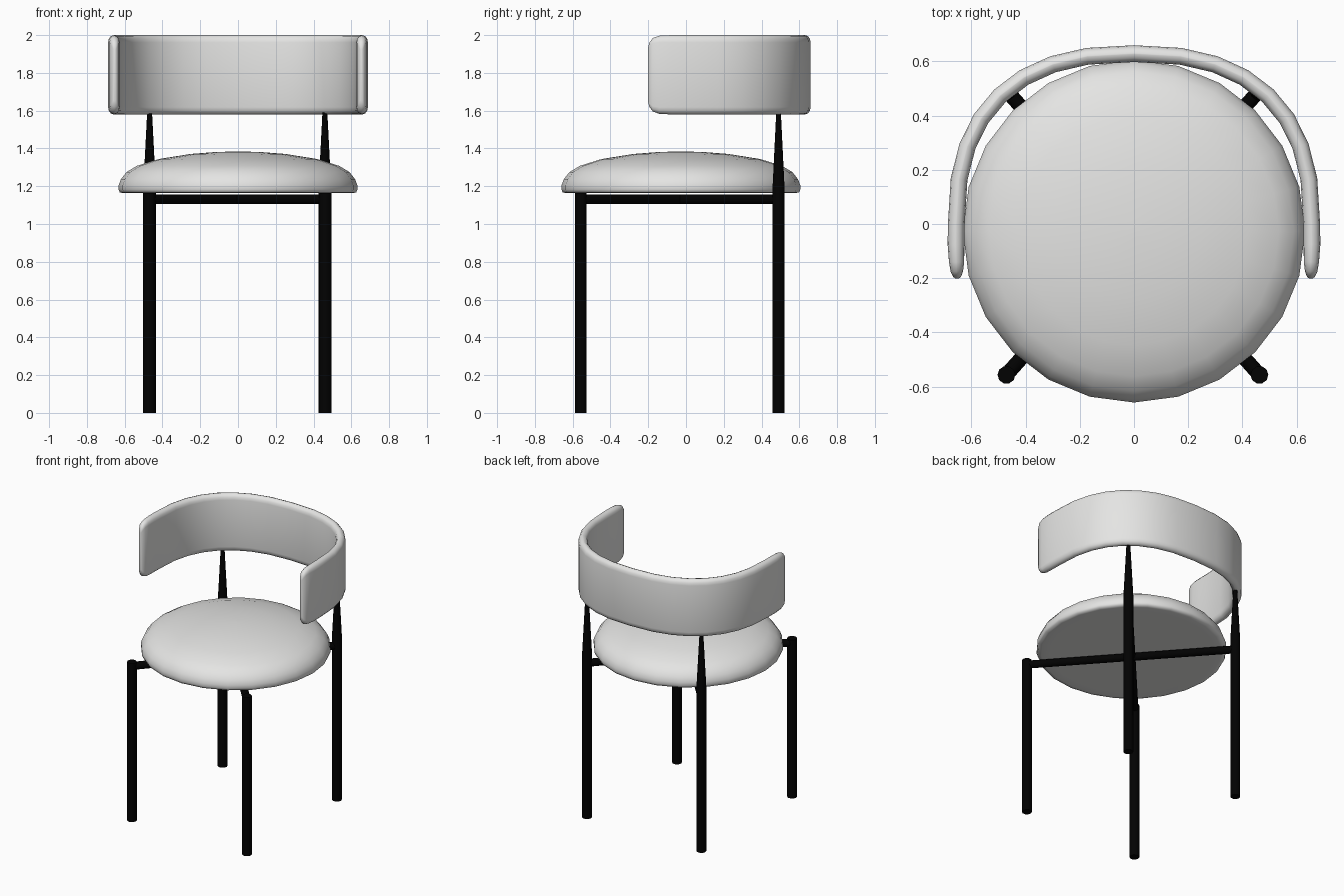
import bpy, bmesh, math
from mathutils import Vector

if "Cube" in bpy.data.objects:
    bpy.data.objects.remove(bpy.data.objects["Cube"])


def material(name, rgb):
    m = bpy.data.materials.new(name)
    m.diffuse_color = (*rgb, 1)
    m.use_nodes = True
    m.node_tree.nodes["Principled BSDF"].inputs["Base Color"].default_value = m.diffuse_color
    return m


FABRIC = material("light grey upholstery", (0.78, 0.78, 0.77))
METAL = material("black metal", (0.0005, 0.0005, 0.0005))


def make(name, rings, mat, angle):
    """Skin a list of equal point rings into a capped, closed tube."""
    bm = bmesh.new()
    vs = [[bm.verts.new(p) for p in r] for r in rings]
    n = len(vs[0])
    for a, b in zip(vs, vs[1:]):
        for i in range(n):
            bm.faces.new((a[i], a[(i + 1) % n], b[(i + 1) % n], b[i]))
    bm.faces.new(vs[0])
    bm.faces.new(vs[-1])
    bmesh.ops.recalc_face_normals(bm, faces=bm.faces)
    me = bpy.data.meshes.new(name)
    bm.to_mesh(me)
    bm.free()
    me.materials.append(mat)
    ob = bpy.data.objects.new(name, me)
    bpy.context.collection.objects.link(ob)
    bpy.ops.object.select_all(action='DESELECT')
    ob.select_set(True)
    bpy.context.view_layer.objects.active = ob
    bpy.ops.object.shade_smooth_by_angle(angle=math.radians(angle))
    return ob


def lathe(profile, n, x, y):
    return [[(x + r * math.cos(2 * math.pi * i / n), y + r * math.sin(2 * math.pi * i / n), z)
             for i in range(n)] for r, z in profile]


# Domed round seat cushion with flat underside
make("seat", lathe([(0.55, 1.163), (0.6, 1.163), (0.626, 1.167), (0.632, 1.182), (0.632, 1.205),
                    (0.62, 1.237), (0.59, 1.275), (0.535, 1.308), (0.42, 1.344), (0.25, 1.371),
                    (0.12, 1.381), (0.02, 1.384)], 24, 0, -0.027), FABRIC, 60)

# Straight front legs, rear legs that taper up into the backrest
FX, FY, RX, RY, OFF = 0.467, -0.557, 0.464, 0.49, -0.004
for s, side in ((-1, "left"), (1, "right")):
    make("front_leg_" + side, lathe([(0.033, 0), (0.033, 1.163)], 10, s * FX + OFF, FY), METAL, 50)
    make("rear_leg_" + side, lathe([(0.033, 0), (0.033, 1.2), (0.012, 1.61)], 10, s * RX + OFF, RY),
         METAL, 50)

    # Diagonal crossbar from front leg to the opposite rear leg
    a, b = Vector((s * FX + OFF, FY, 1.131)), Vector((-s * RX + OFF, RY, 1.131))
    side_dir = (b - a).normalized().cross(Vector((0, 0, 1)))
    ring = [side_dir * 0.027 * math.cos(k * math.pi / 5) + Vector((0, 0, 0.027 * math.sin(k * math.pi / 5)))
            for k in range(10)]
    make("crossbar_" + side, [[a + r for r in ring], [b + r for r in ring]], METAL, 50)

# Curved backrest: (x, y, half height, half thickness), right half then mirrored
H, T, P = 0.21, 0.031, 2 / 2.45
half = [(0.653, -0.202, 0.14, 0.006), (0.653, -0.194, 0.17, 0.015), (0.654, -0.175, 0.195, 0.023),
        (0.655, -0.14, 0.207, 0.028), (0.657, -0.075, H, T)]
for k in range(8):
    w = math.pi / 2 * k / 8
    half.append((0.656 * math.cos(w) ** P, 0.629 * math.sin(w) ** P, H, T))
path = half + [(0, 0.629, H, T)] + [(-x, y, h, t) for x, y, h, t in reversed(half)]
rings = []
for i, (x, y, h, t) in enumerate(path):
    p, q = path[max(i - 1, 0)], path[min(i + 1, len(path) - 1)]
    d = Vector((q[0] - p[0], q[1] - p[1], 0)).normalized()
    out = Vector((d.y, -d.x, 0))
    ru, rv = t * 0.95, t * 1.25
    ring = []
    for c, (su, sv) in enumerate(((1, 1), (-1, 1), (-1, -1), (1, -1))):
        for k in range(4):
            ang = math.pi / 2 * (c + k / 3)
            u = su * (t - ru) + ru * math.cos(ang)
            v = sv * (h - rv) + rv * math.sin(ang)
            ring.append(Vector((x, y, 1.79 + v)) + out * u)
    rings.append(ring)
make("backrest", rings, FABRIC, 60)
